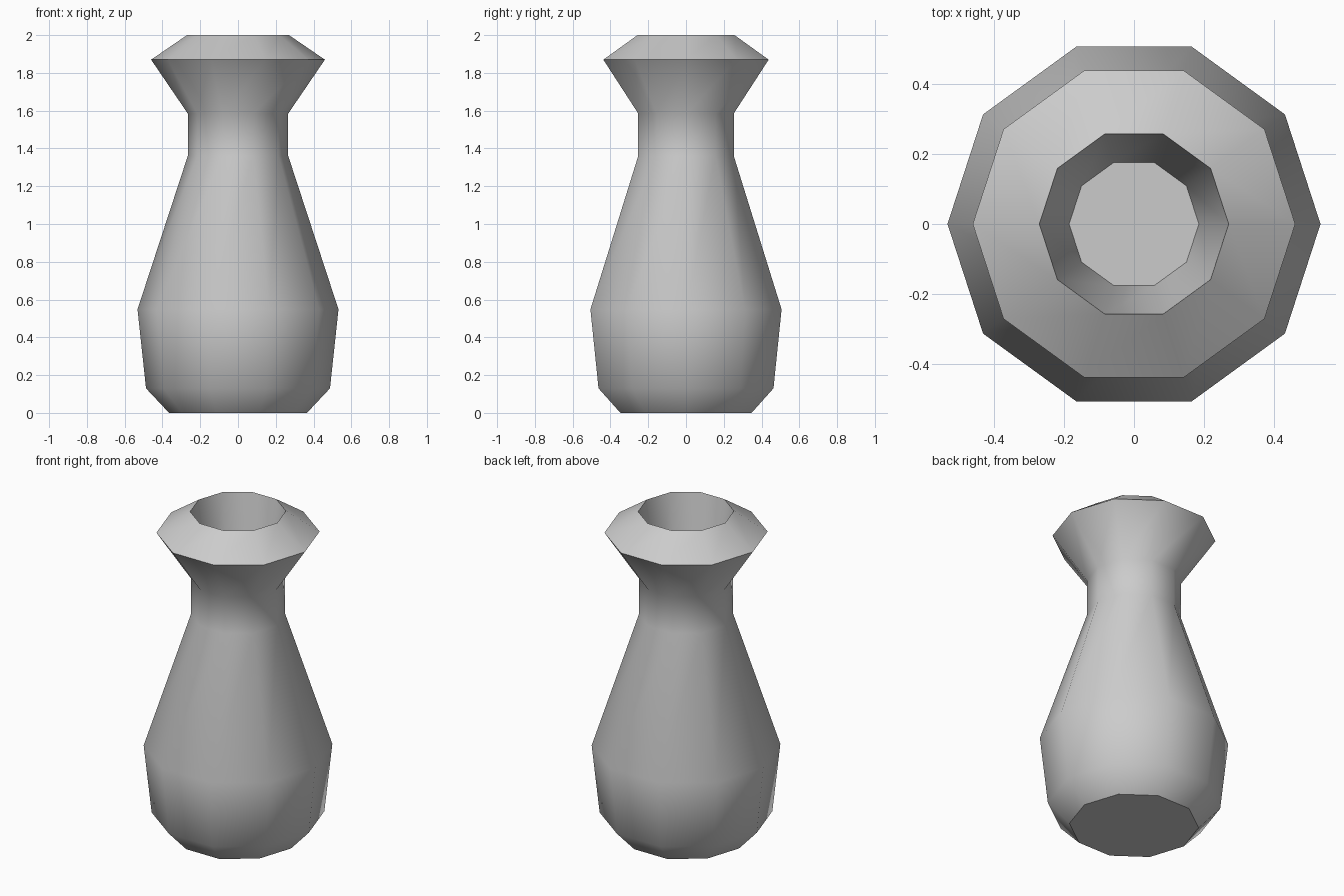
import bpy, bmesh, math

if "Cube" in bpy.data.objects:
    bpy.data.objects.remove(bpy.data.objects["Cube"])

SIDES = 10

# Profile (radius, height): base, belly, neck, flared lip, rim, then inner wall and floor
PROFILE = [(0.365, 0.0), (0.487, 0.13), (0.532, 0.548), (0.266, 1.36),
           (0.266, 1.585), (0.46, 1.87), (0.27, 2.0), (0.185, 1.5)]


def lathe(name, profile, sides):
    bm = bmesh.new()
    rings = []
    for r, z in profile:
        rings.append([bm.verts.new((r * math.cos(2 * math.pi * i / sides),
                                    r * math.sin(2 * math.pi * i / sides), z))
                      for i in range(sides)])
    for a, b in zip(rings, rings[1:]):
        for i in range(sides):
            j = (i + 1) % sides
            bm.faces.new((a[i], a[j], b[j], b[i]))
    bm.faces.new(rings[0][::-1])  # underside
    bm.faces.new(rings[-1])       # inner floor
    mesh = bpy.data.meshes.new(name)
    bm.to_mesh(mesh)
    bm.free()
    obj = bpy.data.objects.new(name, mesh)
    bpy.context.collection.objects.link(obj)
    return obj


# Vase body, smooth around the sides with crisp lip, rim and base edges
vase = lathe("vase", PROFILE, SIDES)
bpy.context.view_layer.objects.active = vase
vase.select_set(True)
bpy.ops.object.shade_smooth_by_angle(angle=math.radians(40))
